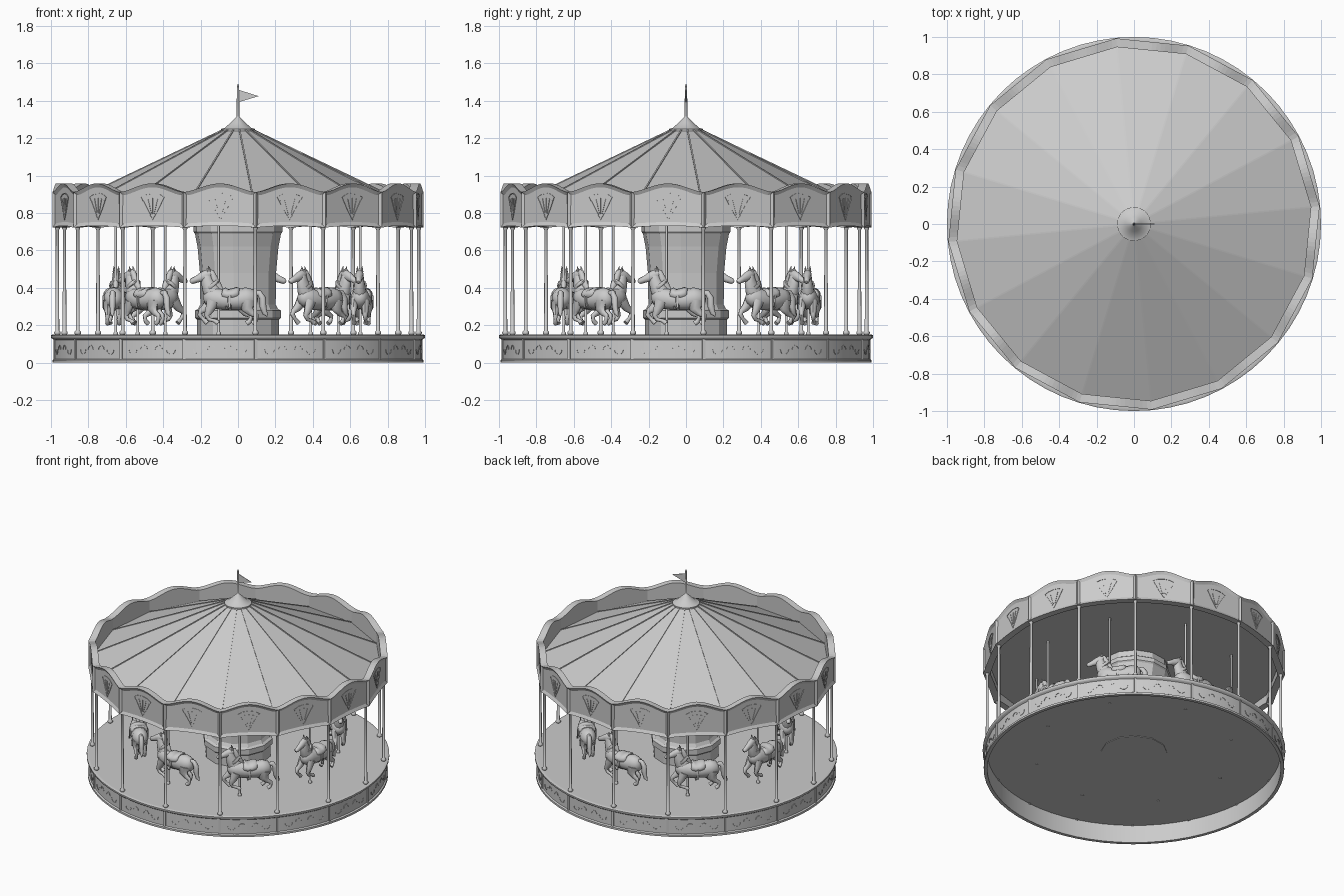
import bpy, bmesh
from math import sin, cos, pi, radians, sqrt
from mathutils import Vector

if "Cube" in bpy.data.objects:
    bpy.data.objects.remove(bpy.data.objects["Cube"])

SIDES = 16
STEP = 2 * pi / SIDES
SEAM = radians(5.5)            # turn of the first canopy corner from the front
HALF = STEP / 2
CEILING = .78

grey = bpy.data.materials.new("plain_grey")
grey.use_nodes = True
colour = (0.6, 0.6, 0.6, 1)
grey.diffuse_color = colour
grey.node_tree.nodes["Principled BSDF"].inputs["Base Color"].default_value = colour


def add(name, mesh, turn=0):
    ob = bpy.data.objects.new(name, mesh)
    ob.rotation_euler.z = turn
    bpy.context.collection.objects.link(ob)
    return ob


def finish(name, bm, smooth=False):
    bmesh.ops.recalc_face_normals(bm, faces=bm.faces)
    mesh = bpy.data.meshes.new(name)
    bm.to_mesh(mesh)
    bm.free()
    mesh.materials.append(grey)
    if smooth:
        mesh.shade_smooth()
        mesh.set_sharp_from_angle(angle=radians(50))
    return mesh


def ring_of(name, mesh, count, start):
    for i in range(count):
        add(f"{name}_{i + 1}", mesh, start + i * 2 * pi / count)


def skin(bm, rings):
    """Join equal rings of points into a closed solid."""
    loops = [[bm.verts.new(p) for p in r] for r in rings]
    n = len(loops[0])
    for a, b in zip(loops, loops[1:]):
        for i in range(n):
            j = (i + 1) % n
            bm.faces.new((a[i], a[j], b[j], b[i]))
    bm.faces.new(loops[0])
    bm.faces.new(loops[-1][::-1])


def lathe(bm, profile, n, phase=0, centre=(0, 0)):
    skin(bm, [[(centre[0] + r * sin(phase + k * 2 * pi / n),
                centre[1] - r * cos(phase + k * 2 * pi / n), z)
               for k in range(n)] for r, z in profile])


def turned(name, profile, n, phase=0, centre=(0, 0), smooth=False):
    bm = bmesh.new()
    lathe(bm, profile, n, phase, centre)
    return finish(name, bm, smooth)


def ribbon(bm, pts, width, depth_at, thick=0.004):
    """Flat raised strip along (x, z) points on the front side."""
    rings = []
    for i, (x, z) in enumerate(pts):
        a, b = Vector(pts[max(i - 1, 0)]), Vector(pts[min(i + 1, len(pts) - 1)])
        t = (b - a).normalized() * width / 2
        y = depth_at(x)
        rings.append([(x - t.y, y, z + t.x), (x + t.y, y, z - t.x),
                      (x + t.y, y - thick, z - t.x), (x - t.y, y - thick, z + t.x)])
    skin(bm, rings)


# Platform, hollow underneath
add("platform", turned("platform", [(.97, .13), (.97, 0), (.993, 0), (.993, .014), (.983, .02),
    (.983, .122), (.993, .128), (1, .134), (1, .146), (.992, .15), (.98, .15)],
    64, SEAM, smooth=True))

# Platform side: dividers and scrolls
bm = bmesh.new()
side = lambda x: .001 - sqrt(.983 ** 2 - x * x)
edge = .983 * sin(HALF)
ribbon(bm, [(-edge, .018), (-edge, .126)], .016, side, .007)
for m in (-1, 1):
    for cx, r, s in ((.045, .022, 1), (.115, .026, -1)):
        arc = [(m * (cx + r * cos(k * pi / 5)), .07 + s * r * sin(k * pi / 5)) for k in range(6)]
        ribbon(bm, arc, .005, side, .003)
ring_of("platform_scrollwork", finish("platform_scrollwork", bm), SIDES, SEAM + HALF)

# Centre column
add("centre_column", turned("centre_column", [(.22, .126), (.22, .23), (.232, .24), (.232, .278),
    (.215, .288), (.203, .31), (.205, .48), (.218, .62), (.232, .69), (.24, .7),
    (.24, .73), (.225, .74), (.225, CEILING)], 12, radians(-7)))

# Roof with flat ceiling
add("roof", turned("roof", [(.09, 1.24), (.952, .83), (.952, CEILING)], SIDES, SEAM))
bm = bmesh.new()
skin(bm, [[(-.004, -r, z - .004), (.004, -r, z - .004), (.004, -r, z + .005), (-.004, -r, z + .005)]
          for r, z in ((.08, 1.245), (.95, .831))])
ring_of("roof_rib", finish("roof_rib", bm), SIDES, SEAM)

# Finial and flag
add("roof_finial", turned("roof_finial", [(.09, 1.232), (.09, 1.25), (.07, 1.256),
    (.04, 1.283), (.012, 1.31), (.007, 1.315), (.007, 1.4), (.005, 1.48), (.001, 1.49)],
    32, smooth=True))
bm = bmesh.new()
skin(bm, [[(0, y, 1.46), (.11, y, 1.425), (0, y, 1.392)] for y in (-.002, .002)])
add("flag", finish("flag", bm))

# Scalloped valance panel with a sunken field
OUT, INN = .997, .95
bm = bmesh.new()
us = [k / 8 - 1 for k in range(17)]
outline = [(u, .722 + .01 * (1 - u * u)) for u in us]
outline += [(u, .912 + .046 * (.5 + .5 * cos(pi * u)) ** .8) for u in reversed(us)]
skin(bm, [[(u * r * sin(HALF), -r * cos(HALF), z) for u, z in outline] for r in (OUT, INN)])
bm.faces.ensure_lookup_table()
front = min(bm.faces, key=lambda f: f.calc_center_median().y)
bmesh.ops.recalc_face_normals(bm, faces=bm.faces)
bmesh.ops.inset_region(bm, faces=[front], thickness=.02, depth=0)
bmesh.ops.translate(bm, verts=front.verts, vec=(0, .011, 0))
ring_of("valance_panel", finish("valance_panel", bm), SIDES, SEAM + HALF)

# Fan ornament on each panel
bm = bmesh.new()
field = lambda x: -OUT * cos(HALF) + .012
for k in range(-2, 3):
    a = k * .26
    ribbon(bm, [(r * sin(a), .765 + r * cos(a)) for r in (.03, .075, .115)], .007, field)
for m in (-1, 1):
    ribbon(bm, [(0, .765), (m * .035, .82), (m * .07, .885), (m * .04, .9), (0, .905)], .005, field)
ring_of("valance_fan", finish("valance_fan", bm), SIDES, SEAM + HALF)

# Outer poles with round feet
ring_of("outer_pole", turned("outer_pole", [(.01, .126), (.012, .15), (.017, .155), (.017, .165),
    (.01, .172), (.009, .71), (.013, .715), (.013, .74)],
    12, centre=(0, -.97), smooth=True), SIDES, SEAM)

# Horse poles, set at the withers
RIDE = .66
START = radians(-4)
ring_of("horse_pole", turned("horse_pole", [(.009, .126), (.012, .15), (.012, .16), (.007, .165),
    (.007, CEILING)], 12, centre=(-.058, -RIDE), smooth=True), 8, START)


# Galloping horse, heading toward -x
def limb(bm, pts, y=0, n=10):
    """Loft ovals along (x, z, half height, half width) stations."""
    rings = []
    for i, (x, z, a, b) in enumerate(pts):
        p, q = pts[max(i - 1, 0)], pts[min(i + 1, len(pts) - 1)]
        t = Vector((q[0] - p[0], q[1] - p[1])).normalized()
        rings.append([(-(x - t.y * a * cos(k * 2 * pi / n)), y - RIDE + b * sin(k * 2 * pi / n),
                       z + t.x * a * cos(k * 2 * pi / n)) for k in range(n)])
    skin(bm, rings)


bm = bmesh.new()
limb(bm, [(-.15, .35, .02, .018), (-.135, .347, .045, .04), (-.095, .343, .06, .054),
          (-.03, .335, .054, .054), (.03, .335, .053, .052), (.08, .346, .058, .05),
          (.12, .355, .042, .036), (.137, .36, .018, .016)], n=14)
# neck and head
limb(bm, [(.07, .345, .05, .038), (.1, .39, .046, .034), (.118, .432, .034, .026),
          (.122, .465, .027, .022), (.118, .487, .014, .014)])
limb(bm, [(.098, .478, .016, .014), (.118, .47, .028, .022), (.145, .459, .026, .021),
          (.175, .446, .018, .016), (.2, .436, .016, .015), (.21, .431, .007, .007)])
# mane and tail
limb(bm, [(.04, .385, .01, .008), (.062, .413, .02, .016), (.082, .45, .02, .017),
          (.096, .483, .016, .015), (.125, .495, .01, .01)])
limb(bm, [(-.13, .372, .012, .012), (-.16, .373, .016, .015), (-.178, .345, .018, .017),
          (-.18, .3, .018, .016), (-.19, .265, .014, .011), (-.205, .248, .004, .004)])
for s in (-1, 1):
    limb(bm, [(.108, .485, .009, .007), (.108, .5, .007, .005), (.112, .516, .001, .001)], s * .013, 6)
# legs
limb(bm, [(.095, .335, .034, .022), (.125, .295, .025, .019), (.155, .275, .015, .014),
          (.162, .258, .013, .012), (.142, .232, .01, .009), (.13, .222, .013, .012),
          (.12, .212, .014, .013)], .03, 8)
limb(bm, [(.085, .33, .034, .022), (.105, .28, .023, .018), (.12, .252, .014, .013),
          (.108, .232, .011, .01), (.08, .225, .01, .009), (.066, .218, .013, .012),
          (.06, .21, .013, .013)], -.03, 8)
for s, shift in ((-1, 0), (1, .035)):
    limb(bm, [(-.1 + shift * .3, .335, .044, .026), (-.098 + shift, .288, .032, .023),
              (-.12 + shift, .265, .018, .015), (-.148 + shift, .25, .013, .012),
              (-.145 + shift, .232, .011, .009), (-.14 + shift, .22, .013, .011),
              (-.125 + shift, .21, .014, .013)], s * .03, 8)
ring_of("horse", finish("horse", bm, True), 8, START)

# Saddle, girth and breast strap
bm = bmesh.new()
limb(bm, [(-.055, .372, .026, .045), (-.045, .372, .034, .056), (-.02, .365, .033, .061),
          (.01, .362, .031, .06), (.03, .37, .034, .055), (.038, .372, .026, .045)], n=14)
limb(bm, [(-.014, .335, .05, .05), (-.012, .335, .057, .058), (.004, .335, .057, .058),
          (.006, .335, .05, .05)], n=14)
limb(bm, [(.086, .405, .041, .034), (.09, .41, .047, .038), (.098, .42, .043, .035)], n=12)
ring_of("saddle", finish("saddle", bm, True), 8, START)

# Stirrups
bm = bmesh.new()
for s in (-1, 1):
    limb(bm, [(-.006, .36, .006, .003), (-.004, .295, .006, .003), (.012, .29, .006, .004),
              (.014, .302, .005, .003)], s * .062, 6)
ring_of("stirrups", finish("stirrups", bm, True), 8, START)
